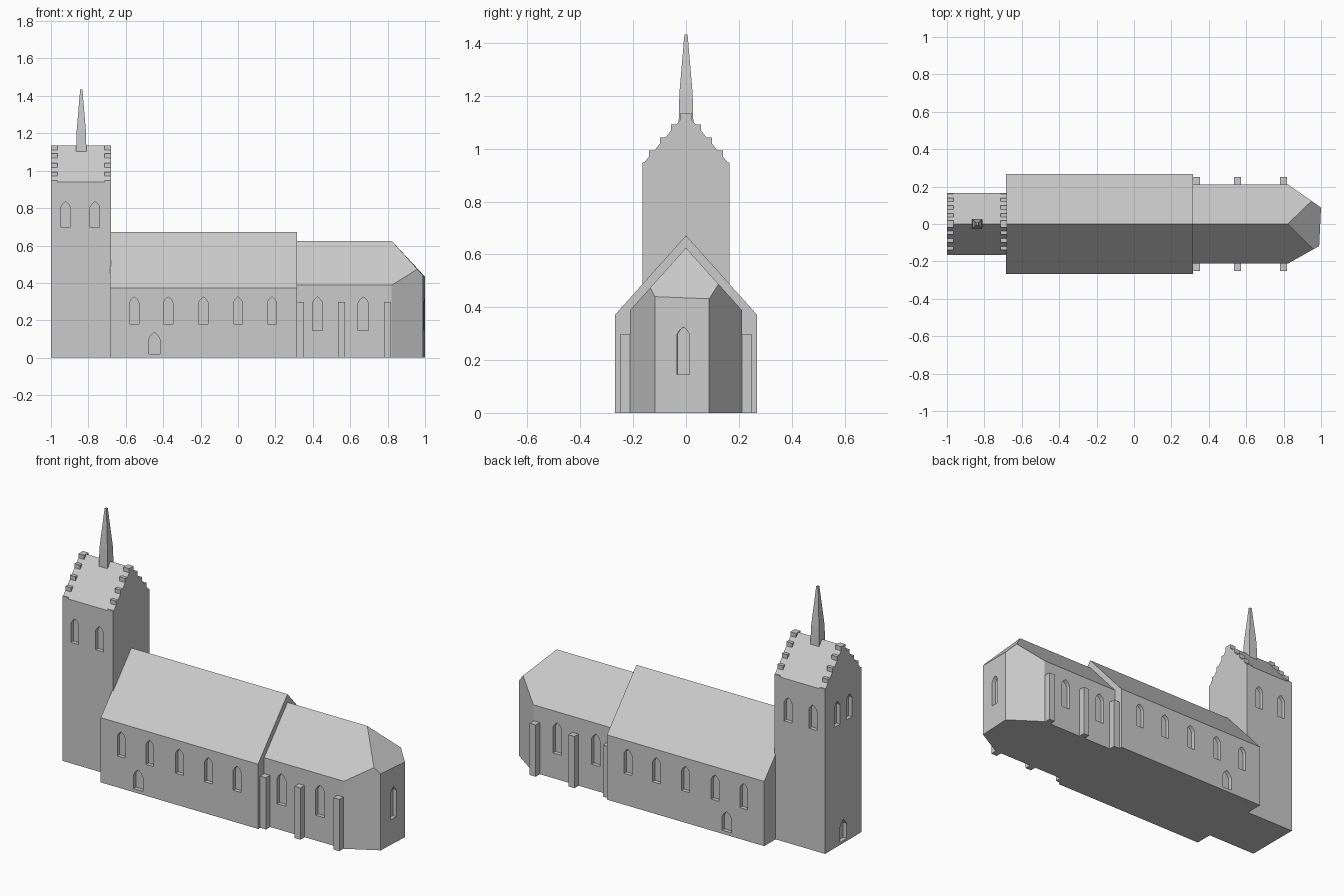
import bpy, bmesh, math
from mathutils import Vector, Matrix

if "Cube" in bpy.data.objects:
    bpy.data.objects.remove(bpy.data.objects["Cube"])

stone = bpy.data.materials.new("plain grey stone")
stone.diffuse_color = (0.6, 0.6, 0.6, 1)
stone.use_nodes = True
stone.node_tree.nodes["Principled BSDF"].inputs["Base Color"].default_value = stone.diffuse_color


def finish(bm, name):
    bmesh.ops.recalc_face_normals(bm, faces=bm.faces)
    me = bpy.data.meshes.new(name)
    bm.to_mesh(me)
    bm.free()
    me.materials.append(stone)
    ob = bpy.data.objects.new(name, me)
    bpy.context.collection.objects.link(ob)
    return ob


def prism(bm, pts, offset):
    """Closed prism from an outline, swept along offset."""
    f = bm.faces.new([bm.verts.new(p) for p in pts])
    r = bmesh.ops.extrude_face_region(bm, geom=[f])
    bmesh.ops.translate(bm, vec=offset, verts=[v for v in r["geom"] if isinstance(v, bmesh.types.BMVert)])


def along_x(bm, outline, x0, x1):
    prism(bm, [(x0, y, z) for y, z in outline], Vector((x1 - x0, 0, 0)))


def house(hw, eave, ridge):
    return [(-hw, 0), (hw, 0), (hw, eave), (0, ridge), (-hw, eave)]


def arch(bm, pos, normal, w, z0, z1, depth=0.022):
    """Cutter for a pointed opening in the wall at pos facing normal."""
    n = Vector(normal).normalized()
    side = Vector((-n.y, n.x, 0))
    h = w / 2
    zs = z1 - w * 0.6
    out = [(-h, z0), (h, z0), (h, zs), (h * .62, zs + w * .33), (0, z1), (-h * .62, zs + w * .33), (-h, zs)]
    base = Vector((pos[0], pos[1], 0)) + n * 0.03
    prism(bm, [base + side * a + Vector((0, 0, z)) for a, z in out], -n * (0.03 + depth))


def cut(ob, bm):
    cutter = finish(bm, ob.name + "_window_cutter")
    cutter.hide_render = True
    m = ob.modifiers.new("openings", "BOOLEAN")
    m.operation = "DIFFERENCE"
    m.solver = "EXACT"
    m.object = cutter
    bpy.context.view_layer.update()
    me = bpy.data.meshes.new_from_object(ob.evaluated_get(bpy.context.evaluated_depsgraph_get()))
    ob.modifiers.clear()
    ob.data = me
    bpy.data.objects.remove(cutter)


# Tower with saddle roof
TX0, TX1, TH, RIDGE = -1.0, -0.678, 0.165, 1.135
bm = bmesh.new()
along_x(bm, house(TH, 0.94, RIDGE), TX0, TX1)
tower = finish(bm, "tower")
bm = bmesh.new()
for s in (-1, 1):
    for x in (-0.922, -0.765):
        arch(bm, (x, s * TH), (0, s, 0), 0.05, 0.695, 0.835)
    arch(bm, (TX0, s * 0.055), (-1, 0, 0), 0.05, 0.695, 0.835)
arch(bm, (TX0, 0), (-1, 0, 0), 0.06, 0.015, 0.135)
cut(tower, bm)

# Stepped gable stones at both ends of the tower roof
slope = (RIDGE - 0.94) / TH
bm = bmesh.new()
for x0, x1 in ((TX0, TX0 + 0.036), (TX1 - 0.036, TX1)):
    for s in (-1, 1):
        for top in (1.135, 1.092, 1.042, 0.994, 0.947):
            yi = (RIDGE - top) / slope
            yo = min(yi + 0.02, TH)
            low = RIDGE - slope * yo - 0.01
            along_x(bm, [(s * yi, low), (s * yo, low), (s * yo, top), (s * yi, top)], x0, x1)
finish(bm, "gable_steps")

# Spire: tapering square shaft and steep point
bm = bmesh.new()
rings = []
for z, h in ((1.09, 0.028), (1.21, 0.025), (1.433, 0.006)):
    rings.append([bm.verts.new((-0.838 + a * h, b * h, z)) for a, b in ((-1, -1), (1, -1), (1, 1), (-1, 1))])
for lo, hi in zip(rings, rings[1:]):
    for i in range(4):
        j = (i + 1) % 4
        bm.faces.new((lo[i], lo[j], hi[j], hi[i]))
bm.faces.new(rings[0])
bm.faces.new(rings[-1])
finish(bm, "spire")

# Nave
NH = 0.268
bm = bmesh.new()
along_x(bm, house(NH, 0.372, 0.672), -0.685, 0.315)
nave = finish(bm, "nave")
bm = bmesh.new()
for s in (-1, 1):
    for x in (-0.555, -0.373, -0.185, 0.0, 0.182):
        arch(bm, (x, s * NH), (0, s, 0), 0.05, 0.18, 0.325)
    arch(bm, (-0.447, s * NH), (0, s, 0), 0.06, 0.02, 0.135)
cut(nave, bm)

# Choir with angled east end, trimmed by three roof planes
CH = 0.212
plan = [(0.315, -CH), (0.822, -CH), (0.99, -0.118), (1.0, 0.088), (0.822, CH), (0.315, CH)]
bm = bmesh.new()
prism(bm, [(x, y, 0) for x, y in plan], Vector((0, 0, 0.9)))
k = (0.625 - 0.388) / CH
apex = Vector((0.822, 0, 0.625))
end_n = (Vector((0.99, -0.118, 0.44)) - apex).cross(Vector((1.0, 0.088, 0.432)) - apex)
for n in (Vector((0, k, 1)), Vector((0, -k, 1)), end_n):
    if n.z < 0:
        n = -n
    r = bmesh.ops.bisect_plane(bm, geom=bm.verts[:] + bm.edges[:] + bm.faces[:], plane_co=apex,
                               plane_no=n.normalized(), clear_outer=True, dist=1e-5)
    bmesh.ops.holes_fill(bm, edges=[e for e in bm.edges if e.is_boundary], sides=0)
choir = finish(bm, "choir")
bm = bmesh.new()
for s in (-1, 1):
    for x in (0.425, 0.67):
        arch(bm, (x, s * CH), (0, s, 0), 0.055, 0.145, 0.325)
arch(bm, (0.9952, -0.01), (0.206, -0.01, 0), 0.048, 0.145, 0.325)
cut(choir, bm)

# Buttresses along the choir
bm = bmesh.new()
for s in (-1, 1):
    for x in (0.334, 0.553, 0.8):
        y0, y1 = s * 0.2, s * 0.25
        along_x(bm, [(y0, 0), (y1, 0), (y1, 0.297), (y0, 0.297)], x - 0.019, x + 0.019)
finish(bm, "buttresses")
